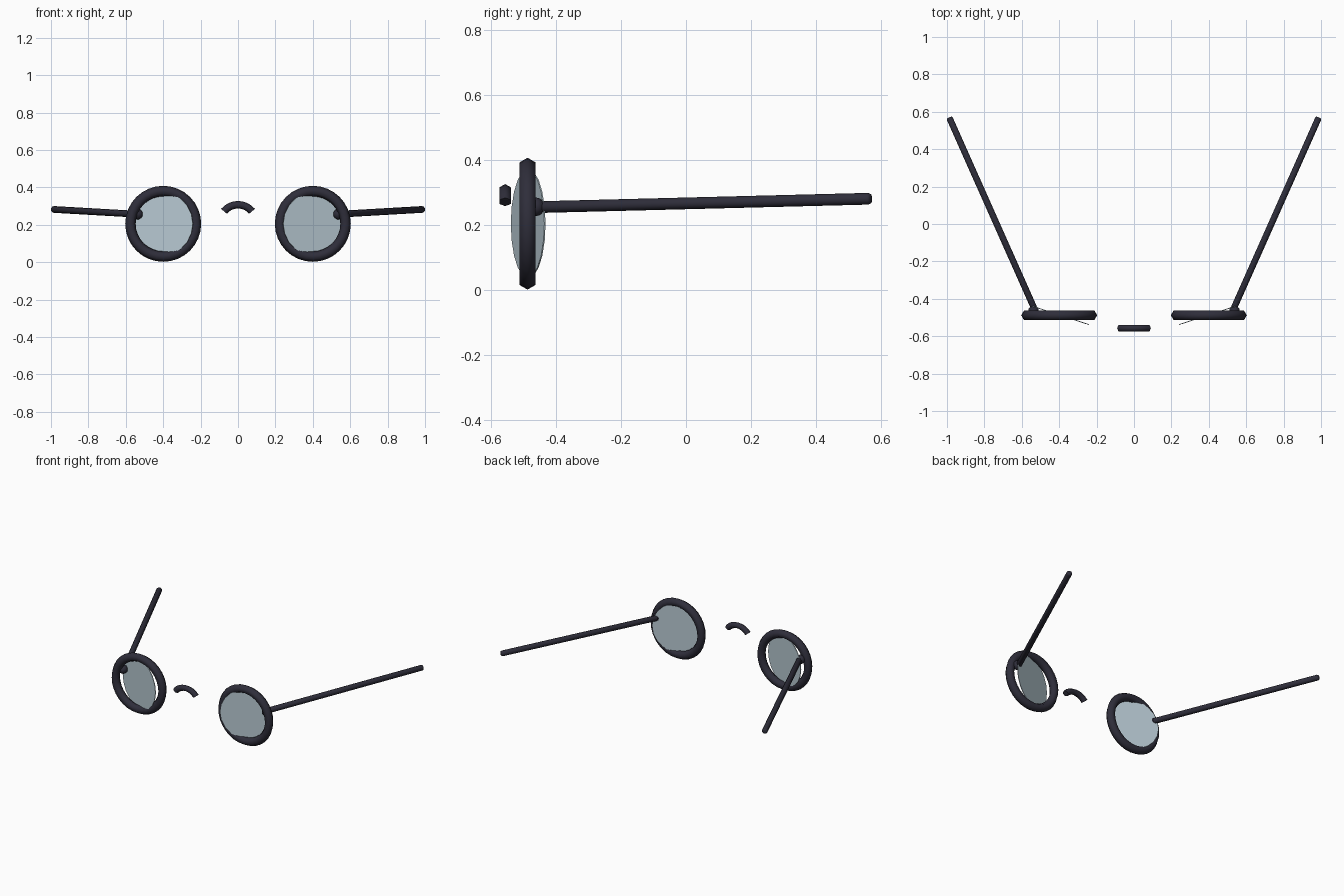
import bpy, bmesh, math
from mathutils import Vector, Matrix

if "Cube" in bpy.data.objects:
    bpy.data.objects.remove(bpy.data.objects["Cube"])


def material(name, rgb):
    m = bpy.data.materials.new(name)
    m.diffuse_color = (*rgb, 1)
    m.use_nodes = True
    m.node_tree.nodes["Principled BSDF"].inputs["Base Color"].default_value = m.diffuse_color
    return m


FRAME = material("dark frame", (0.028, 0.027, 0.043))
GLASS = material("pale glass", (0.47, 0.58, 0.64))


def finish(name, bm, mat, angle=65):
    bmesh.ops.recalc_face_normals(bm, faces=bm.faces)
    mesh = bpy.data.meshes.new(name)
    bm.to_mesh(mesh)
    bm.free()
    mesh.materials.append(mat)
    ob = bpy.data.objects.new(name, mesh)
    bpy.context.collection.objects.link(ob)
    bpy.ops.object.select_all(action='DESELECT')
    bpy.context.view_layer.objects.active = ob
    ob.select_set(True)
    bpy.ops.object.shade_smooth_by_angle(angle=math.radians(angle))
    return ob


def arc_tube(name, centre, major, minor, start, end, steps, sides=6):
    """Tube swept round the y axis; angles are measured from straight up."""
    bm = bmesh.new()
    closed = abs(end - start) > 359
    rings = []
    for i in range(steps if closed else steps + 1):
        a = math.radians(start + (end - start) * i / steps)
        ring = []
        for j in range(sides):
            t = 2 * math.pi * j / sides
            r = major + minor * math.cos(t)
            ring.append(bm.verts.new(Vector(centre) + Vector(
                (r * math.sin(a), minor * math.sin(t), r * math.cos(a)))))
        rings.append(ring)
    for i in range(steps):
        a, b = rings[i], rings[(i + 1) % len(rings)]
        for j in range(sides):
            k = (j + 1) % sides
            bm.faces.new((a[j], a[k], b[k], b[j]))
    if not closed:
        bm.faces.new(rings[0])
        bm.faces.new(rings[-1])
    return finish(name, bm, FRAME)


def rod(name, p, q, radius, mat, sides, bevel=0.0):
    """Cylinder between two points with optional rounded ends."""
    p, q = Vector(p), Vector(q)
    bm = bmesh.new()
    rot = (q - p).to_track_quat('Z', 'Y').to_matrix().to_4x4()
    bmesh.ops.create_cone(bm, cap_ends=True, segments=sides, radius1=radius,
                          radius2=radius, depth=(q - p).length,
                          matrix=Matrix.Translation((p + q) / 2) @ rot)
    if bevel:
        caps = [f for f in bm.faces if len(f.verts) == sides and sides > 4]
        edges = list({e for f in caps for e in f.edges})
        bmesh.ops.bevel(bm, geom=edges, offset=bevel, segments=2,
                        profile=0.5, affect='EDGES')
    return finish(name, bm, mat, 50)


# Nose bridge
arc_tube("bridge", (0, -0.557, 0.209), 0.098, 0.02, -50, 50, 8)

for s, side in ((-1, "left"), (1, "right")):
    # Round rim
    arc_tube(side + "_rim", (s * 0.4, -0.488, 0.205), 0.175, 0.028, 0, 360, 32)

    # Thin lens, turned so its inner edge stands forward of the rim
    tilt = math.radians(18)
    c = Vector((s * 0.4, -0.486, 0.205))
    n = Vector((-s * math.sin(tilt), math.cos(tilt), 0)) * 0.002
    rod(side + "_lens", c - n, c + n, 0.167, GLASS, 20)

    # Hinge knuckle
    bm = bmesh.new()
    bmesh.ops.create_uvsphere(bm, u_segments=10, v_segments=8, radius=0.029,
                              matrix=Matrix.Translation((s * 0.537, -0.464, 0.257)))
    finish(side + "_hinge", bm, FRAME)

    # Splayed temple arm
    rod(side + "_temple", (s * 0.533, -0.452, 0.256), (s * 0.988, 0.570, 0.282),
        0.018, FRAME, 10, 0.009)
